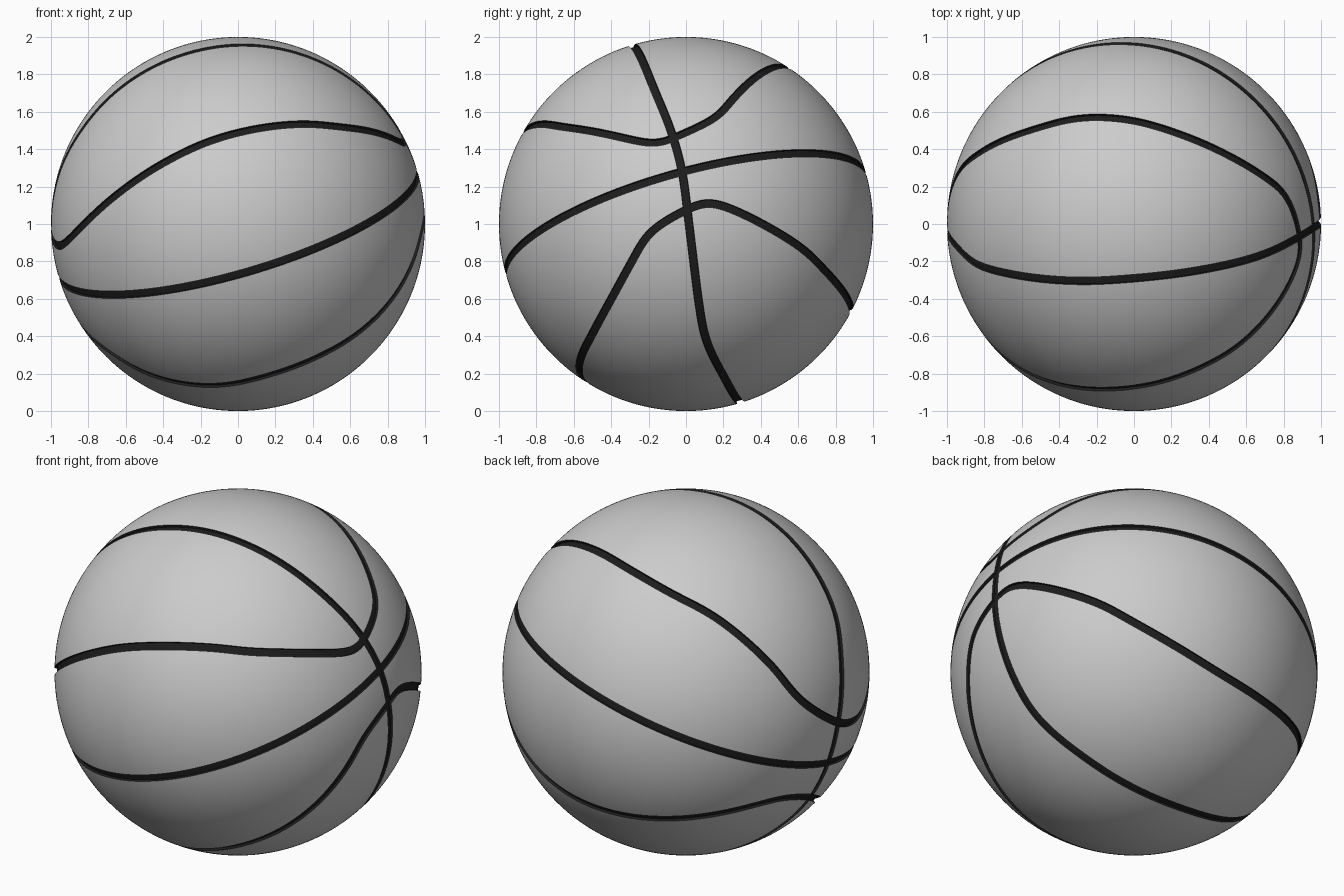
import bpy, bmesh, math
from mathutils import Vector

if "Cube" in bpy.data.objects:
    bpy.data.objects.remove(bpy.data.objects["Cube"])

HALF_WIDTH, DEPTH, SAMPLES = 0.022, 0.014, 260
CENTRE = Vector((0, 0, 1))
AXIS = Vector((0.96, -0.02, 0.28)).normalized()   # pole where the seams cross


def material(name, rgb):
    m = bpy.data.materials.new(name)
    m.diffuse_color = (*rgb, 1)
    m.use_nodes = True
    m.node_tree.nodes["Principled BSDF"].inputs["Base Color"].default_value = m.diffuse_color
    return m


MATS = [material("pale_grey_skin", (0.6, 0.6, 0.6)),
        material("black_seam", (0.012, 0.012, 0.012))]


def spline(points):
    """Closed smooth path through the points, laid on the unit sphere, evenly spaced."""
    p = [Vector(q).normalized() for q in points]
    n, fine = len(p), []
    for i in range(n):
        a, b, c, d = (p[(i + k) % n] for k in (-1, 0, 1, 2))
        for j in range(40):
            t = j / 40
            v = 0.5 * (2 * b + (c - a) * t + (2 * a - 5 * b + 4 * c - d) * t * t
                       + (3 * b - a - 3 * c + d) * t ** 3)
            fine.append(v.normalized())
    lengths = [0]
    for i in range(len(fine)):
        lengths.append(lengths[-1] + (fine[(i + 1) % len(fine)] - fine[i]).length)
    out, i = [], 0
    for k in range(SAMPLES):
        s = lengths[-1] * k / SAMPLES
        while lengths[i + 1] < s:
            i += 1
        f = (s - lengths[i]) / (lengths[i + 1] - lengths[i])
        out.append(fine[i].lerp(fine[(i + 1) % len(fine)], f).normalized())
    # light smoothing of the measured path
    for _ in range(12):
        out = [(out[k - 1] + 2 * out[k] + out[(k + 1) % SAMPLES]).normalized()
               for k in range(SAMPLES)]
    return out


def seam_cutter(name, path):
    """Closed band with a rectangular section that carves one groove."""
    bm = bmesh.new()
    rings = []
    for k, p in enumerate(path):
        side = p.cross(path[(k + 1) % SAMPLES] - path[k - 1]).normalized()
        rings.append([bm.verts.new(CENTRE + p * r + side * w) for r, w in
                      ((1 - DEPTH, -HALF_WIDTH * 0.9), (1 - DEPTH, HALF_WIDTH * 0.9),
                       (1.04, HALF_WIDTH * 1.2), (1.04, -HALF_WIDTH * 1.2))])
    for k in range(SAMPLES):
        a, b = rings[k], rings[(k + 1) % SAMPLES]
        for i in range(4):
            j = (i + 1) % 4
            bm.faces.new((a[i], a[j], b[j], b[i])).material_index = 1
    bmesh.ops.recalc_face_normals(bm, faces=bm.faces)
    return add_object(name, bm)


def add_object(name, bm):
    mesh = bpy.data.meshes.new(name)
    for m in MATS:
        mesh.materials.append(m)
    bm.to_mesh(mesh)
    bm.free()
    ob = bpy.data.objects.new(name, mesh)
    bpy.context.collection.objects.link(ob)
    return ob


# Upper looped seam; the lower one is its half turn about the pole axis
upper = [(.877, -.208, .433), (.6, -.613, .513), (.36, -.764, .535), (.118, -.85, .513),
         (-.15, -.883, .444), (-.417, -.852, .316), (-.658, -.738, .15),
         (-.818, -.575, .005), (-.91, -.40, -.09), (-.963, -.24, -.118),
         (-.999, -.01, -.04), (-.95, .26, .18), (-.82, .385, .424), (-.556, .50, .663),
         (-.29, .567, .771), (-.02, .556, .831), (.246, .48, .842), (.51, .364, .779),
         (.70, .25, .669), (.81, .155, .566), (.885, -.05, .47)]
lower = [2 * Vector(v).dot(AXIS) * AXIS - Vector(v) for v in upper]

# Upright seam through both poles
upright = [(.96, -.02, .28), (.865, -.08, .50), (.67, -.17, .72), (.35, -.246, .90),
           (0, -.29, .956), (-.29, -.305, .907), (-.66, -.267, .70), (-.85, -.21, .48),
           (-.95, -.117, .29), (-.999, -.02, -.04), (-.96, .02, -.28), (-.84, .06, -.54),
           (-.70, .134, -.70), (-.144, .29, -.944), (.455, .227, -.861), (.77, .11, -.63),
           (.9, .07, -.43), (.975, .043, -.22), (.998, .01, .05)]

# Middle seam: a great circle through the poles
across = Vector((0, -.96, -.27))
across = (across - across.dot(AXIS) * AXIS).normalized()
middle = [AXIS * math.cos(a) + across * math.sin(a)
          for a in (math.tau * k / 24 for k in range(24))]

# Ball
bm = bmesh.new()
bmesh.ops.create_icosphere(bm, subdivisions=6, radius=1)
bmesh.ops.translate(bm, verts=bm.verts, vec=CENTRE)
ball = add_object("ball", bm)
bpy.context.view_layer.objects.active = ball

# Carve the grooves
for name, pts in (("upper_seam", upper), ("lower_seam", lower),
                  ("upright_seam", upright), ("middle_seam", middle)):
    cutter = seam_cutter(name, spline(pts))
    cutter.hide_render = True
    mod = ball.modifiers.new(name, 'BOOLEAN')
    mod.operation, mod.solver, mod.object = 'DIFFERENCE', 'EXACT', cutter
    bpy.ops.object.modifier_apply(modifier=name)
    bpy.data.objects.remove(cutter)

ball.select_set(True)
bpy.ops.object.shade_smooth_by_angle(angle=math.radians(30))
